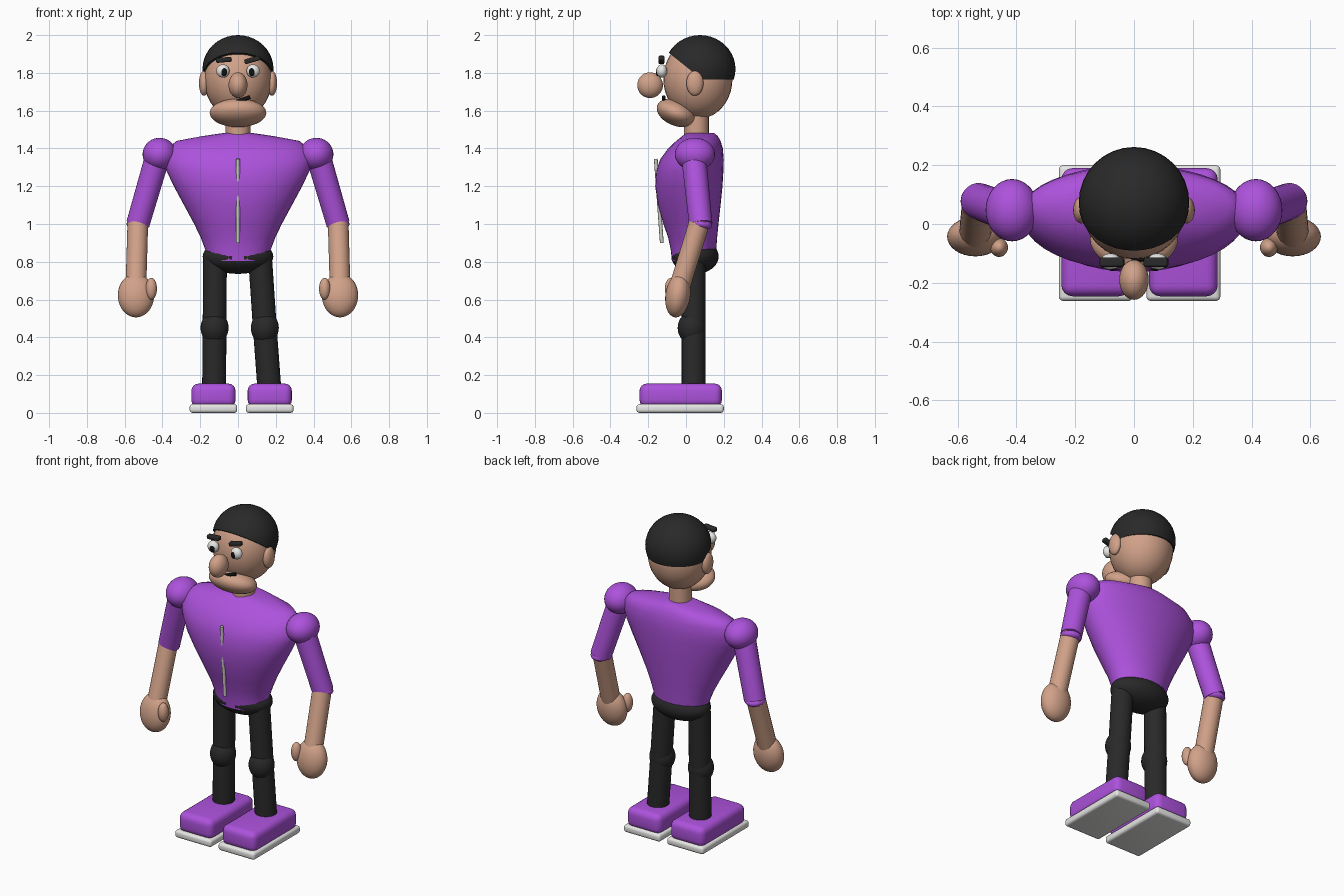
import bpy, bmesh, math
from mathutils import Vector

if "Cube" in bpy.data.objects:
    bpy.data.objects.remove(bpy.data.objects["Cube"])


def material(name, rgb):
    m = bpy.data.materials.new(name)
    m.diffuse_color = (*rgb, 1)
    m.use_nodes = True
    m.node_tree.nodes["Principled BSDF"].inputs["Base Color"].default_value = m.diffuse_color
    return m


PURPLE = material("purple", (0.42, 0.085, 0.72))
SKIN = material("skin", (0.64, 0.36, 0.25))
BLACK = material("soft_black", (0.022, 0.022, 0.022))
WHITE = material("white", (0.80, 0.80, 0.79))
GREY = material("zip_grey", (0.60, 0.61, 0.56))
PUPIL = material("pupil_black", (0.006, 0.006, 0.006))


def finish(name, bm, mat, angle=40):
    bmesh.ops.recalc_face_normals(bm, faces=bm.faces)
    me = bpy.data.meshes.new(name)
    bm.to_mesh(me)
    bm.free()
    me.materials.append(mat)
    ob = bpy.data.objects.new(name, me)
    bpy.context.collection.objects.link(ob)
    bpy.ops.object.select_all(action='DESELECT')
    ob.select_set(True)
    bpy.context.view_layer.objects.active = ob
    bpy.ops.object.shade_smooth_by_angle(angle=math.radians(angle))
    return ob


def ellipsoid(name, center, radii, mat, tilt=0, cuts=()):
    """Ellipsoid tilted about x; cuts are (point, normal) planes, the normal side is removed."""
    bm = bmesh.new()
    bmesh.ops.create_uvsphere(bm, u_segments=32, v_segments=20, radius=1)
    bmesh.ops.scale(bm, vec=radii, verts=bm.verts)
    bmesh.ops.translate(bm, vec=center, verts=bm.verts)
    for point, normal in cuts:
        geom = bm.verts[:] + bm.edges[:] + bm.faces[:]
        bmesh.ops.bisect_plane(bm, geom=geom, plane_co=point, plane_no=normal, clear_outer=True)
        bmesh.ops.holes_fill(bm, edges=[e for e in bm.edges if e.is_boundary], sides=0)
    ob = finish(name, bm, mat)
    if tilt:
        c = Vector(center)
        for v in ob.data.vertices:
            v.co -= c
        ob.location = c
        ob.rotation_euler.x = math.radians(tilt)
    return ob


def limb(name, a, b, r1, r2, mat, sides=24):
    """Straight tapered cylinder from a to b."""
    a, b = Vector(a), Vector(b)
    bm = bmesh.new()
    bmesh.ops.create_cone(bm, cap_ends=True, segments=sides, radius1=r1, radius2=r2, depth=(b - a).length)
    ob = finish(name, bm, mat)
    ob.location = (a + b) / 2
    ob.rotation_euler = (b - a).to_track_quat('Z', 'Y').to_euler()
    return ob


def box(name, lo, hi, bevel, mat, turn=0):
    """Rounded box between two corners, turned about y."""
    lo, hi = Vector(lo), Vector(hi)
    bm = bmesh.new()
    bmesh.ops.create_cube(bm, size=1)
    bmesh.ops.scale(bm, vec=hi - lo, verts=bm.verts)
    bmesh.ops.bevel(bm, geom=bm.edges[:], offset=bevel, segments=4, profile=0.5, affect='EDGES')
    ob = finish(name, bm, mat)
    ob.location = (lo + hi) / 2
    ob.rotation_euler.y = math.radians(turn)
    return ob


def loft(name, rings, mat, sides=40):
    """Stack of elliptical rings: (z, half width, front y, back y)."""
    bm = bmesh.new()
    loops = []
    for z, rx, front, back in rings:
        cy, ry = (front + back) / 2, (back - front) / 2
        loops.append([bm.verts.new((rx * math.cos(t), cy + ry * math.sin(t), z))
                      for t in (2 * math.pi * i / sides for i in range(sides))])
    for lower, upper in zip(loops, loops[1:]):
        for i in range(sides):
            j = (i + 1) % sides
            bm.faces.new((lower[i], lower[j], upper[j], upper[i]))
    bm.faces.new(loops[0])
    bm.faces.new(loops[-1])
    return finish(name, bm, mat, 50)


# Torso, hips, neck and zip
loft("torso", [(0.805, 0.165, -0.075, 0.155), (0.86, 0.172, -0.08, 0.16),
               (0.93, 0.198, -0.095, 0.165), (1.0, 0.232, -0.12, 0.172),
               (1.1, 0.286, -0.148, 0.183), (1.2, 0.34, -0.163, 0.193),
               (1.28, 0.378, -0.157, 0.198), (1.34, 0.392, -0.138, 0.2),
               (1.40, 0.375, -0.095, 0.195), (1.44, 0.325, -0.052, 0.183),
               (1.465, 0.19, -0.02, 0.168), (1.482, 0.075, 0.0, 0.15)], PURPLE)
ellipsoid("hips", (0, 0.048, 0.828), (0.187, 0.125, 0.092), BLACK)
limb("neck", (0, 0.055, 1.44), (0, 0.055, 1.60), 0.066, 0.066, SKIN)
limb("zip", (0, -0.128, 0.90), (0, -0.16, 1.345), 0.01, 0.01, GREY, 10)

# Head, jaw, nose and hair trimmed to a level back and a raised hairline
ellipsoid("head", (0, 0.063, 1.768), (0.18, 0.183, 0.212), SKIN)
ellipsoid("jaw", (0, -0.05, 1.588), (0.15, 0.11, 0.068), SKIN, tilt=-22)
ellipsoid("nose", (0, -0.19, 1.735), (0.05, 0.068, 0.068), SKIN)
ellipsoid("hair", (0, 0.074, 1.82), (0.188, 0.188, 0.18), BLACK,
          cuts=[((0, 0, 1.765), (0, 0, -1)), ((0, 0.08, 1.77), (0, -0.8, -1))])
limb("mouth", (-0.02, -0.118, 1.643), (0.065, -0.118, 1.672), 0.01, 0.01, PUPIL, 10)

# Paired facial features
for side, s in (("left", -1), ("right", 1)):
    ellipsoid(side + "_ear", (s * 0.18, 0.047, 1.745), (0.027, 0.045, 0.066), SKIN)
    ellipsoid(side + "_eye", (s * 0.08, -0.128, 1.81), (0.035, 0.028, 0.035), WHITE)
    ellipsoid(side + "_pupil", (s * 0.074, -0.148, 1.805), (0.017, 0.012, 0.022), PUPIL)
    box(side + "_brow", (s * 0.075 - 0.042, -0.146, 1.856), (s * 0.075 + 0.042, -0.114, 1.882),
        0.008, BLACK, turn=-5 if s < 0 else -16)

# Arms and hands
for side, s in (("left", -1), ("right", 1)):
    elbow = (s * 0.53, 0.078, 1.0)
    wrist = (s * 0.54, -0.03, 0.68)
    ellipsoid(side + "_shoulder", (s * 0.415, 0.047, 1.369), (0.09, 0.106, 0.087), PURPLE)
    limb(side + "_sleeve", (s * 0.425, 0.04, 1.36), elbow, 0.066, 0.062, PURPLE)
    ellipsoid(side + "_cuff", elbow, (0.06, 0.06, 0.03), PURPLE, tilt=-10)
    limb(side + "_forearm", (s * 0.53, 0.075, 1.02), wrist, 0.055, 0.055, SKIN)
    ellipsoid(side + "_hand", (s * 0.54, -0.043, 0.622), (0.096, 0.066, 0.117), SKIN, tilt=-8)
    ellipsoid(side + "_thumb", (s * 0.459, -0.08, 0.657), (0.03, 0.032, 0.058), SKIN)

# Legs, knees and shoes; the right leg leans outward
for side, hip_x, knee_x, ankle_x, shoe_x in (("left", -0.122, -0.124, -0.127, -0.13),
                                             ("right", 0.117, 0.142, 0.168, 0.168)):
    limb(side + "_thigh", (hip_x, 0.04, 0.82), (knee_x, 0.04, 0.45), 0.063, 0.063, BLACK)
    limb(side + "_shin", (knee_x, 0.04, 0.45), (ankle_x, 0.04, 0.10), 0.063, 0.063, BLACK)
    ellipsoid(side + "_knee", (knee_x, 0.03, 0.45), (0.074, 0.074, 0.085), BLACK)
    box(side + "_shoe", (shoe_x - 0.117, -0.246, 0.03), (shoe_x + 0.117, 0.19, 0.155), 0.038, PURPLE)
    box(side + "_sole", (shoe_x - 0.126, -0.262, 0.0), (shoe_x + 0.126, 0.2, 0.046), 0.016, WHITE)
